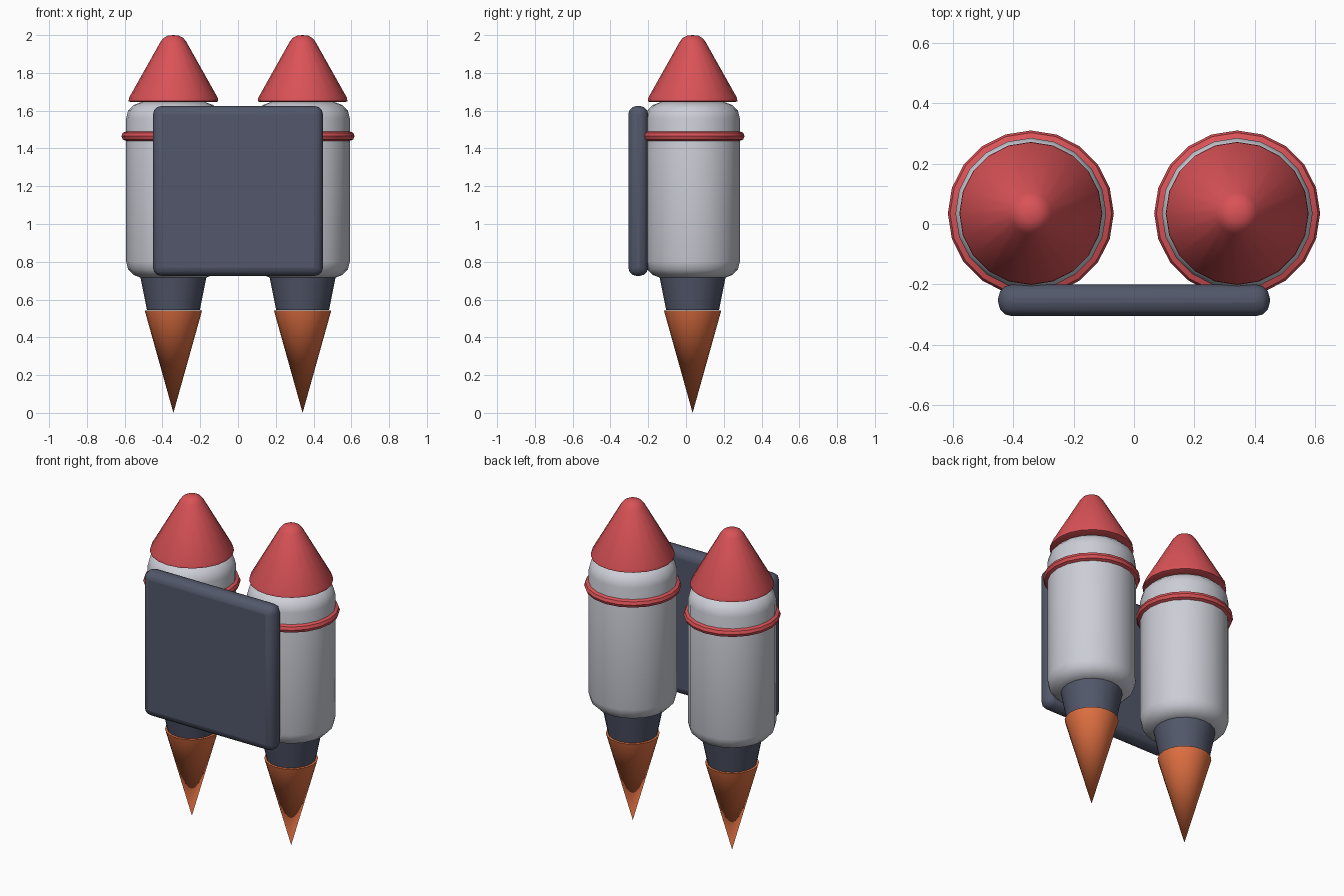
import bpy, bmesh, math

cube = bpy.data.objects.get("Cube")
if cube:
    bpy.data.objects.remove(cube, do_unlink=True)

SIDES = 20
TANK_X, TANK_Y = 0.342, 0.035


def material(name, rgb):
    mat = bpy.data.materials.new(name)
    mat.use_nodes = True
    mat.diffuse_color = (*rgb, 1)
    mat.node_tree.nodes["Principled BSDF"].inputs["Base Color"].default_value = (*rgb, 1)
    return mat


red = material("red", (0.70, 0.085, 0.095))
white = material("light_grey", (0.60, 0.61, 0.67))
slate = material("slate", (0.085, 0.097, 0.145))
orange = material("orange", (0.76, 0.165, 0.055))


def finish(obj, mat):
    obj.data.materials.append(mat)
    bpy.ops.object.select_all(action="DESELECT")
    obj.select_set(True)
    bpy.context.view_layer.objects.active = obj
    bpy.ops.object.shade_smooth_by_angle(angle=math.radians(40))


def lathe(name, profile, mat, x):
    """Spin (radius, height) points, listed bottom to top, into a closed solid."""
    bm = bmesh.new()
    rings = []
    for r, z in profile:
        if r == 0:
            rings.append([bm.verts.new((0, 0, z))] * SIDES)
        else:
            angles = [math.tau * i / SIDES for i in range(SIDES)]
            rings.append([bm.verts.new((r * math.sin(a), r * math.cos(a), z)) for a in angles])
    for low, high in zip(rings, rings[1:]):
        for i in range(SIDES):
            j = (i + 1) % SIDES
            corners = dict.fromkeys((low[i], low[j], high[j], high[i]))
            bm.faces.new(list(corners))
    for ring, (r, z) in ((rings[0], profile[0]), (rings[-1], profile[-1])):
        if r > 0:
            bm.faces.new(ring)
    bmesh.ops.recalc_face_normals(bm, faces=bm.faces)
    mesh = bpy.data.meshes.new(name)
    bm.to_mesh(mesh)
    bm.free()
    obj = bpy.data.objects.new(name, mesh)
    obj.location = (x, TANK_Y, 0)
    bpy.context.collection.objects.link(obj)
    finish(obj, mat)


# Profiles shared by both rockets
TANK = [(0.17, 0.715), (0.21, 0.73), (0.24, 0.76), (0.25, 0.80),
        (0.25, 1.56), (0.24, 1.60), (0.21, 1.63), (0.17, 1.645)]
NOSE = [(0.225, 1.645), (0.237, 1.65), (0.235, 1.668), (0.068, 1.965),
        (0.052, 1.985), (0.030, 1.997), (0, 2.0)]
NOZZLE = [(0.14, 0.545), (0.177, 0.73)]
FLAME = [(0, 0), (0.152, 0.543)]

for side, x in (("left", TANK_X), ("right", -TANK_X)):
    lathe(side + "_tank", TANK, white, x)
    lathe(side + "_nose_cone", NOSE, red, x)
    lathe(side + "_nozzle", NOZZLE, slate, x)
    lathe(side + "_flame", FLAME, orange, x)
    # Band around the tank
    bpy.ops.mesh.primitive_torus_add(
        location=(x, TANK_Y, 1.465), major_segments=SIDES, minor_segments=8,
        major_radius=0.25, minor_radius=0.025, rotation=(0, 0, math.pi / 2))
    band = bpy.context.object
    band.name = side + "_band"
    finish(band, red)

# Rounded front plate joining the tanks
bpy.ops.mesh.primitive_cube_add(size=1, location=(0, -0.253, 1.175))
plate = bpy.context.object
plate.name = "front_plate"
plate.scale = (0.9, 0.105, 0.9)
bpy.ops.object.transform_apply(location=False, rotation=False, scale=True)
bevel = plate.modifiers.new("rounded_edges", "BEVEL")
bevel.width = 0.045
bevel.segments = 3
finish(plate, slate)
